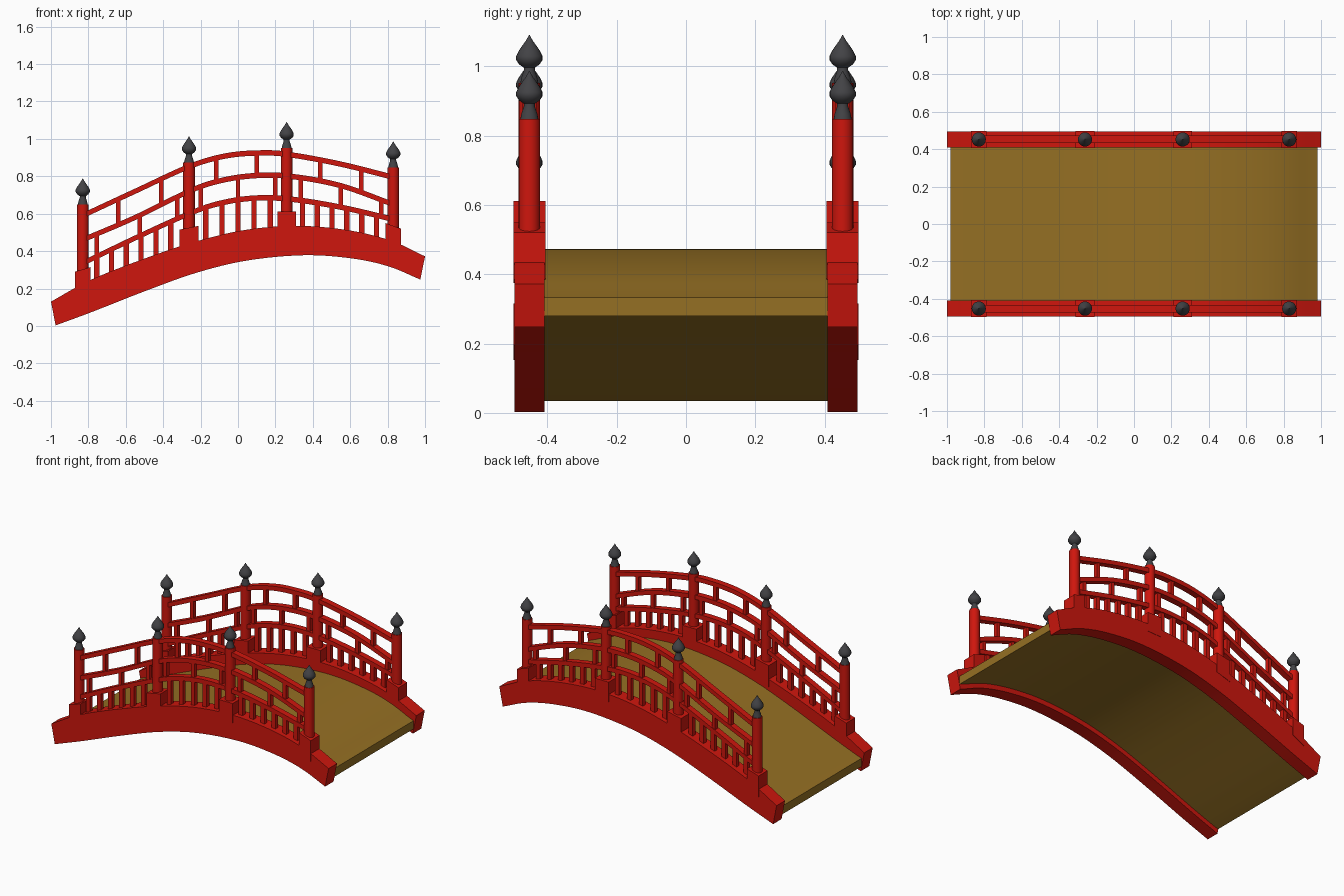
import bpy, bmesh, math
from mathutils import Vector

if "Cube" in bpy.data.objects:
    bpy.data.objects.remove(bpy.data.objects["Cube"])


def material(name, rgb):
    m = bpy.data.materials.new(name)
    m.diffuse_color = (*rgb, 1)
    m.use_nodes = True
    m.node_tree.nodes["Principled BSDF"].inputs["Base Color"].default_value = m.diffuse_color
    return m


RED = material("red_lacquer", (0.62, 0.008, 0.004))
WOOD = material("deck_wood", (0.30, 0.16, 0.017))
METAL = material("dark_metal", (0.055, 0.055, 0.06))
YC = 0.452  # centre line of each railing


def finish(name, bm, mat, mirror=True, smooth=False):
    bmesh.ops.recalc_face_normals(bm, faces=bm.faces)
    me = bpy.data.meshes.new(name)
    bm.to_mesh(me)
    bm.free()
    ob = bpy.data.objects.new(name, me)
    bpy.context.collection.objects.link(ob)
    me.materials.append(mat)
    if mirror:
        mod = ob.modifiers.new("mirror_sides", "MIRROR")
        mod.use_axis = (False, True, False)
    if smooth:
        bpy.context.view_layer.objects.active = ob
        ob.select_set(True)
        bpy.ops.object.shade_smooth_by_angle(angle=math.radians(35))
        ob.select_set(False)
    return ob


def spline(pts, n=6):
    """Smooth curve through a few x, z points."""
    p = [Vector(q) for q in pts]
    p = [2 * p[0] - p[1]] + p + [2 * p[-1] - p[-2]]
    out = []
    for i in range(1, len(p) - 2):
        a, b, c, d = p[i - 1:i + 3]
        for k in range(n):
            t = k / n
            out.append(0.5 * (2 * b + (c - a) * t + (2 * a - 5 * b + 4 * c - d) * t * t
                              + (3 * b - a - 3 * c + d) * t ** 3))
    return out + [p[-2]]


def z_at(curve, x):
    for a, b in zip(curve, curve[1:]):
        if x <= b.x:
            return a.y + (b.y - a.y) * (x - a.x) / (b.x - a.x)
    return curve[-1].y


def prism(bm, outline, y0, y1):
    """Side-view outline extruded from y0 to y1."""
    f = bm.faces.new([bm.verts.new((p[0], y0, p[1])) for p in outline])
    ext = bmesh.ops.extrude_face_region(bm, geom=[f])["geom"]
    bmesh.ops.translate(bm, vec=(0, y1 - y0, 0),
                        verts=[v for v in ext if isinstance(v, bmesh.types.BMVert)])


def ribbon(bm, top, bottom, y0, y1):
    """Curved bar between two matching curves, made of quads."""
    rings = [[bm.verts.new(v) for v in ((a.x, y0, a.y), (a.x, y1, a.y),
                                        (b.x, y1, b.y), (b.x, y0, b.y))]
             for a, b in zip(top, bottom)]
    for r, s in zip(rings, rings[1:]):
        for i in range(4):
            j = (i + 1) % 4
            bm.faces.new((r[i], r[j], s[j], s[i]))
    bm.faces.new(rings[0])
    bm.faces.new(rings[-1])


def lathe(bm, profile, x, z, seg=20):
    rings = [[bm.verts.new((x + r * math.cos(2 * math.pi * i / seg),
                            YC + r * math.sin(2 * math.pi * i / seg), z + h))
              for i in range(seg)] for r, h in profile]
    for a, b in zip(rings, rings[1:]):
        for i in range(seg):
            j = (i + 1) % seg
            bm.faces.new((a[i], a[j], b[j], b[i]))
    bm.faces.new(rings[0])
    bm.faces.new(rings[-1])


# Arched side girders
g_top = spline([(-1, .13), (-.79, .245), (-.5, .36), (-.22, .453), (.05, .515),
                (.33, .535), (.6, .51), (.82, .455), (1, .372)])
g_bot = spline([(-.975, .003), (-.78, .075), (-.5, .185), (-.22, .285), (.05, .35),
                (.35, .378), (.6, .362), (.8, .32), (.975, .248)])
bm = bmesh.new()
ribbon(bm, g_top, g_bot, .408, .495)
finish("side_girder", bm, RED, smooth=True)

# Curved deck between the girders
xs = [-.98 + 1.96 * i / 48 for i in range(49)]
base = [(x, z_at(g_bot, max(x, -.975))) for x in xs]
bm = bmesh.new()
ribbon(bm, [Vector((x, z + .085 + .012 * (1 - x * x))) for x, z in base],
       [Vector((x, z + .032)) for x, z in base], -.41, .41)
finish("deck", bm, WOOD, mirror=False, smooth=True)

# Post feet, posts and finials: x, foot top left and right, post top
posts = [(-.83, .29, .315, .65), (-.262, .515, .535, .875),
         (.26, .612, .612, .952), (.83, .55, .52, .848)]
feet, shafts, caps = bmesh.new(), bmesh.new(), bmesh.new()
bud = [(.026, 0), (.023, .015), (.016, .036), (.016, .044), (.03, .054), (.038, .066),
       (.038, .077), (.031, .092), (.02, .108), (.01, .122), (.001, .138)]
for x, zl, zr, top in posts:
    w = .042 if abs(x) > .5 else .05
    prism(feet, [(x - w, z_at(g_top, x - w) - .05), (x + w, z_at(g_top, x + w) - .05),
                 (x + w, zr), (x - w, zl)], .406, .497)
    lathe(shafts, [(.031, min(zl, zr) - .03), (.031, top)], x, 0)
    lathe(caps, bud, x, top)
finish("post_foot", feet, RED)
finish("post", shafts, RED, smooth=True)
finish("finial", caps, METAL, smooth=True)

# Three handrails following the arch
rails = {
    "top_rail": [(-.83, .59), (-.55, .72), (-.262, .852), (-.06, .91), (.13, .925),
                 (.28, .915), (.55, .865), (.83, .795)],
    "middle_rail": [(-.83, .46), (-.55, .58), (-.262, .72), (-.1, .775), (.08, .803),
                    (.28, .80), (.55, .75), (.83, .65)],
    "lower_rail": [(-.83, .335), (-.55, .47), (-.262, .60), (-.1, .655), (.08, .683),
                   (.28, .678), (.55, .635), (.83, .57)],
}
curves = {}
for name, pts in rails.items():
    c = curves[name] = spline(pts)
    bm = bmesh.new()
    up = Vector((0, .0145))
    ribbon(bm, [p + up for p in c], [p - up for p in c], YC - .02, YC + .02)
    finish(name, bm, RED, smooth=True)


# Short struts between rails, staggered, and balusters down to the girder
def uprights(name, positions, upper, lower, w, drop=0):
    bm = bmesh.new()
    for x in positions:
        a, b = x - w, x + w
        prism(bm, [(a, z_at(lower, a) - drop), (b, z_at(lower, b) - drop),
                   (b, z_at(upper, b)), (a, z_at(upper, a))], YC - .014, YC + .014)
    finish(name, bm, RED)


uprights("upper_strut", [-.64, -.41, -.115, .10, .44, .66],
         curves["top_rail"], curves["middle_rail"], .012)
uprights("middle_strut", [-.755, -.525, -.325, -.2, 0, .2, .335, .55, .765],
         curves["middle_rail"], curves["lower_rail"], .012)
balusters = ([-.755 + .079 * i for i in range(6)] + [-.172 + .086 * i for i in range(5)]
             + [.345 + .079 * i for i in range(6)])
uprights("baluster", balusters, curves["lower_rail"], g_top, .014, drop=.02)
